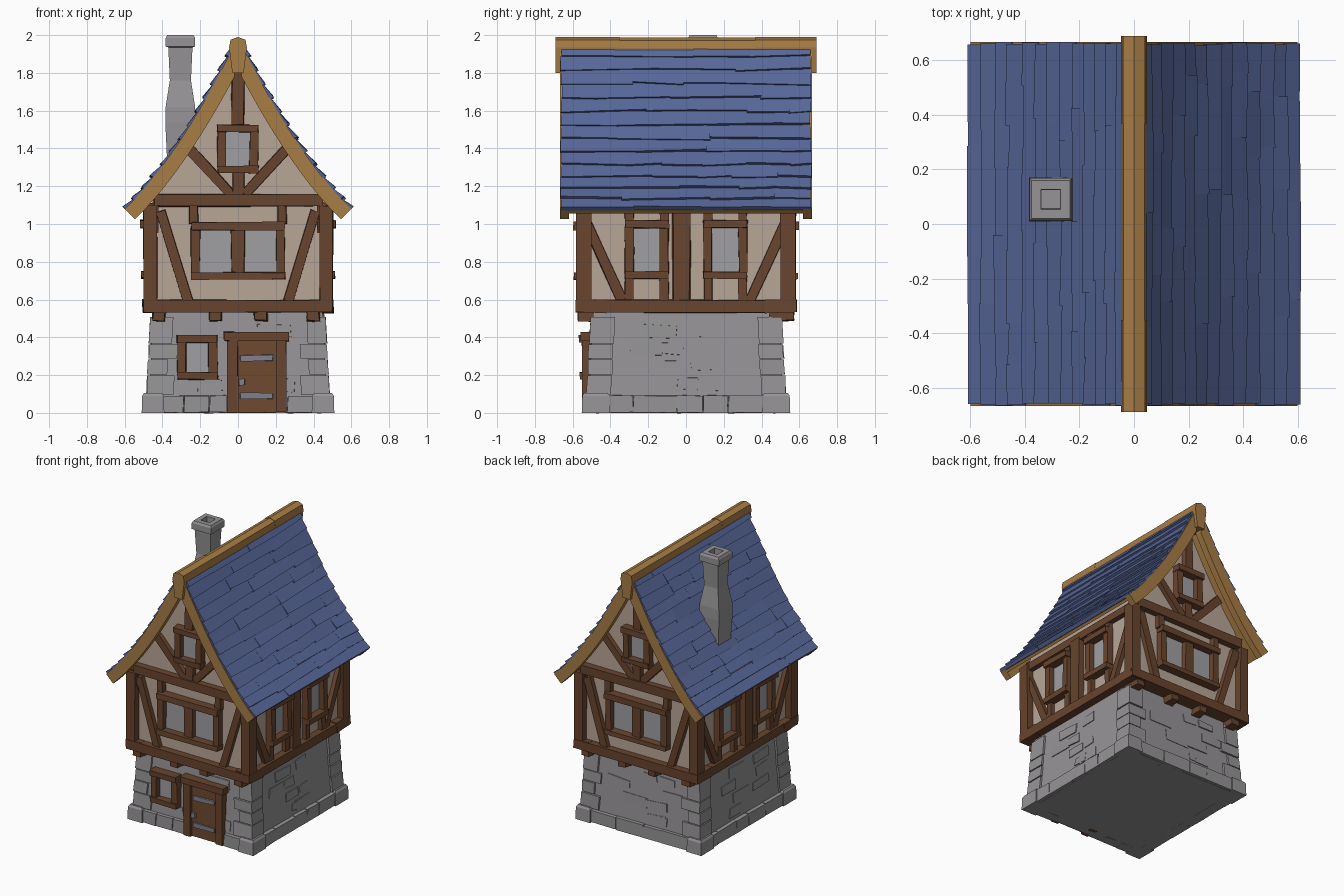
import bpy, bmesh, random
from mathutils import Vector
from mathutils.geometry import interpolate_bezier

if "Cube" in bpy.data.objects:
    bpy.data.objects.remove(bpy.data.objects["Cube"])

random.seed(4)
R = random.uniform


def mat(name, r, g, b):
    m = bpy.data.materials.new(name)
    m.diffuse_color = (r, g, b, 1)
    m.use_nodes = True
    m.node_tree.nodes["Principled BSDF"].inputs["Base Color"].default_value = m.diffuse_color
    return m


TIMBER = mat("dark timber", .138, .058, .027)
GOLD = mat("golden timber", .39, .205, .06)
BLUE = mat("blue shingle", .096, .136, .32)
PLASTER = mat("plaster", .48, .38, .31)
STONE = mat("grey stone", .305, .295, .305)
GLASS = mat("window glass", .35, .35, .37)
DOOR = mat("door wood", .16, .067, .03)
METAL = mat("iron", .22, .22, .27)

# Wall frames: u along the wall, d outwards, z up
FRAMES = {
    "front": lambda u, d, z: (u, -d, z),
    "back": lambda u, d, z: (-u, d, z),
    "right": lambda u, d, z: (d, u, z),
    "left": lambda u, d, z: (-d, u, z),
}


def finish(bm, name, material):
    bmesh.ops.recalc_face_normals(bm, faces=bm.faces)
    me = bpy.data.meshes.new(name)
    bm.to_mesh(me)
    bm.free()
    me.materials.append(material)
    ob = bpy.data.objects.new(name, me)
    bpy.context.collection.objects.link(ob)
    return ob


def loft(bm, rings):
    """Skin a list of equal-length point rings and cap both ends."""
    vs = [[bm.verts.new(p) for p in ring] for ring in rings]
    n = len(vs[0])
    for a, b in zip(vs, vs[1:]):
        for i in range(n):
            bm.faces.new((a[i], a[(i + 1) % n], b[(i + 1) % n], b[i]))
    bm.faces.new(vs[0])
    bm.faces.new(vs[-1])


def prism(bm, poly, y0, y1):
    loft(bm, [[(x, y, z) for x, z in poly] for y in (y0, y1)])


def square(z, hx, hy, cx=0, cy=0):
    return [(cx + i * hx, cy + j * hy, z) for i, j in ((-1, -1), (1, -1), (1, 1), (-1, 1))]


def bar(bm, side, a, b, w, d0, d1, jit=.004, taper=.9, lean=0):
    """Hand-cut timber or block on a wall, from a to b in (u, z); lean tilts it with a battered wall."""
    a, b = Vector(a), Vector(b)
    t = (b - a).normalized()
    n = Vector((-t.y, t.x)) * w / 2
    mid = (a.y + b.y) / 2
    rings = []
    for d, k in ((d0, 1), (d1, taper)):
        e = t * w * (1 - k) / 2
        ring = (a + n * k + e, a - n * k + e, b - n * k - e, b + n * k - e)
        dj = 0 if lean else jit / 2
        rings.append([FRAMES[side](p.x + R(-jit, jit), d + R(-dj, dj) - lean * (p.y - mid), p.y + R(-jit, jit))
                      for p in ring])
    loft(bm, rings)


def window(bm, glass, side, u, z0, z1, half, d, w=.05):
    """Frame with posts, lintel and sill round the opening, plus the pane."""
    for s in (-1, 1):
        bar(bm, side, (u + s * (half + w / 2), z0 - .01), (u + s * (half + w / 2), z1 + .01), w, d - .03, d + .045)
    bar(bm, side, (u - half - w, z1 + .02), (u + half + w, z1 + .02), .045, d - .03, d + .062)
    bar(bm, side, (u - half - w, z0 - .02), (u + half + w, z0 - .02), .04, d - .03, d + .058)
    bar(glass, side, (u - half - .01, (z0 + z1) / 2), (u + half + .01, (z0 + z1) / 2), z1 - z0 + .02, d - .002, d + .006, 0, 1)


# Roof curve from ridge to eave
N = 13
CURVE = interpolate_bezier(Vector((.02, 1.965)), Vector((.17, 1.66)), Vector((.38, 1.30)), Vector((.605, 1.085)), N + 1)


def offset(i, o):
    t = (CURVE[min(i + 1, N)] - CURVE[max(i - 1, 0)]).normalized()
    return CURVE[i] + Vector((-t.y, t.x)) * o


def strip(s, top, bottom):
    pts = [offset(i, top) for i in range(N + 1)] + [offset(i, bottom) for i in range(N, -1, -1)]
    return [(s * max(p.x, -.001 * i), p.y) for i, p in enumerate(pts) if p.x > -.02]


# Ground floor stone wall
def wall(side, z):
    return (.477 if side in ("left", "right") else .52) - .055 * z


bm = bmesh.new()
loft(bm, [square(z, wall("left", z), wall("front", z)) for z in (0, .15, .35, .55)])
finish(bm, "stone_wall", STONE)

# Corner stones, plinth and raised wall stones
bm = bmesh.new()
levels = [.095, .20, .285, .365, .51]
for sx in (-1, 1):
    for sy in (-1, 1):
        for i, (z0, z1) in enumerate(zip(levels, levels[1:])):
            w = (.15, .11)[i % 2] + R(-.015, .015)
            rings = []
            for z in (z0 + .003, z1 - .003):
                x, y = wall("left", z) + .014, wall("front", z) + .014
                rings.append(square(z, w / 2, .065, sx * (x - w / 2 + R(-.003, .003)), sy * (y - .065 + R(-.003, .003))))
            loft(bm, rings)
        loft(bm, [square(z, .06 - k, .075 - k, sx * .45, sy * .477) for z, k in ((0, 0), (.09, .003), (.105, .012))])
finish(bm, "corner_stones", STONE)

bm = bmesh.new()
for side in FRAMES:
    ends = .42 if side in ("front", "back") else .43
    d = .54 if side in ("front", "back") else .5
    for lo, hi in ([(-ends, -.06), (.26, ends)] if side == "front" else [(-ends, ends)]):
        u = lo
        while u < hi - .02:
            e = u + R(.13, .24)
            e = hi if e > hi - .08 else e
            bar(bm, side, (u, .047), (e, .047), .094, d - .08, d, .003, .95)
            u = e
finish(bm, "plinth", STONE)

bm = bmesh.new()
for side in FRAMES:
    for i in range(8):
        u, z, w = R(-.26, .26), .15 + (i % 4) * .095, R(.08, .2)
        bar(bm, side, (u - w / 2, z), (u + w / 2, z + R(-.006, .006)), R(.05, .075), wall(side, z) - .03,
            wall(side, z) + .004 + i * .0004, .006, .95, .055)
finish(bm, "raised_wall_stones", STONE)

# Plaster upper storey with gables
half = [(p.x, p.y) for p in (offset(i, -.04) for i in range(N + 1)) if .01 < p.x < .44] + [(.455, 1.15), (.455, .56)]
bm = bmesh.new()
prism(bm, half + [(-x, z) for x, z in reversed(half)], -.535, .535)
finish(bm, "plaster_walls", PLASTER)

# Timber framing on front and back
glass = bmesh.new()
for side in ("front", "back"):
    bm = bmesh.new()
    bar(bm, side, (-.505, .565), (.505, .565), .07, .42, .585)
    bar(bm, side, (-.45, 1.125), (.45, 1.125), .07, .5, .58)
    for s in (-1, 1):
        bar(bm, side, (s * .465, .55), (s * .465, 1.1), .075, .5, .582)
        bar(bm, side, (s * .41, 1.07), (s * .265, .59), .06, .5, .565)
        bar(bm, side, (s * .235, 1.0), (s * .235, 1.1), .05, .5, .57)
        bar(bm, side, (s * .03, 1.15), (s * .27, 1.41), .058, .5, .565)
    for u in (-.42, -.12, .12, .40):
        bar(bm, side, (u, .482), (u, .54), .075, .44, .572, .005, .8)
    window(bm, glass, side, 0, .745, .97, .2, .535)
    bar(bm, side, (0, .74), (0, .98), .075, .5, .575)
    bar(bm, side, (0, 1.15), (0, 1.28), .065, .5, .57)
    window(bm, glass, side, 0, 1.31, 1.485, .06, .535)
    bar(bm, side, (0, 1.52), (0, 1.84), .07, .5, .57)
    finish(bm, side + "_timbers", TIMBER)

# Timber framing on the sides
for side in ("left", "right"):
    bm = bmesh.new()
    bar(bm, side, (-.575, .565), (.575, .565), .07, .38, .503)
    bar(bm, side, (-.56, 1.085), (.56, 1.085), .06, .42, .49)
    bar(bm, side, (-.025, .59), (-.025, 1.08), .1, .42, .495)
    for s in (-1, 1):
        bar(bm, side, (s * .54, 1.04), (s * .335, .59), .06, .42, .485)
        window(bm, glass, side, s * .208, .75, .98, .068, .455)
        for k in (-1, 1):
            for z0, z1 in ((.98, 1.08), (.59, .72)):
                bar(bm, side, (s * .208 + k * .092, z0), (s * .208 + k * .092, z1), .05, .42, .485)
    finish(bm, side + "_timbers", TIMBER)

# Ground floor window, door frame, door and ironwork
bm = bmesh.new()
window(bm, glass, "front", -.215, .215, .37, .058, .505)
finish(bm, "ground_window_frame", TIMBER)
finish(glass, "window_panes", GLASS)

bm = bmesh.new()
for u in (-.03, .23):
    bar(bm, "front", (u, 0), (u, .385), .06, .45, .55, .002)
bar(bm, "front", (-.075, .405), (.27, .405), .05, .45, .558)
finish(bm, "door_frame", TIMBER)

bm = bmesh.new()
for i in range(3):
    u = .033 + i * .067
    bar(bm, "front", (u, .002), (u, .385), .069, .45, .53, .001, .98)
finish(bm, "door", DOOR)

bm = bmesh.new()
for z in (.09, .29):
    bar(bm, "front", (.01, z), (.185, z), .035, .52, .54)
bar(bm, "front", (.02, .145), (.02, .18), .03, .52, .55)
finish(bm, "hinges_and_handle", METAL)

# Roof deck, barge boards and ridge beam
bm = bmesh.new()
boards = bmesh.new()
for s in (-1, 1):
    prism(bm, strip(s, -.02, -.04), -.64, .64)
    for y in (-1, 1):
        prism(boards, strip(s, -.008, -.085), y * .62, y * .668)
finish(bm, "roof_deck", GOLD)
finish(boards, "barge_boards", GOLD)

bm = bmesh.new()
ridge = [(-.047, 1.935), (-.04, 1.975), (0, 1.99), (.04, 1.975), (.047, 1.935), (.03, 1.80), (-.03, 1.80)]
for y0, y1, k in ((-.69, -.352, 1), (-.352, .368, .97), (.368, .69, 1)):
    prism(bm, [(x * k, z - (1 - k) * .1) for x, z in ridge], y0, y1)
finish(bm, "ridge_beam", GOLD)

# Overlapping roof shingles in rows of uneven lengths
bm = bmesh.new()
for s in (-1, 1):
    for i in range(N):
        y = -.66 + R(-.005, .005)
        while y < .65:
            e = y + R(.14, .5)
            e = .66 + R(-.005, .005) if e > .56 else e
            lift = R(.004, .014)
            rings = []
            for yy in (y - .002, e + .002):
                drop = (CURVE[i + 1] - CURVE[i]) * (R(-.05, .2) if i < N - 1 else R(-.05, .02))
                pts = (offset(i, -.004), offset(i + 1, lift) + drop, offset(i + 1, -.018) + drop, offset(i, -.024))
                rings.append([(s * p.x, yy, p.y) for p in pts])
            loft(bm, rings)
            y = e
finish(bm, "roof_shingles", BLUE)

# Chimney with hollow cap
bm = bmesh.new()
profile = [(1.22, .065), (1.54, .08), (1.62, .078), (1.76, .056), (1.935, .064), (1.94, .078),
           (1.985, .078), (2.0, .07), (2.0, .036), (1.92, .034)]
loft(bm, [square(z, h, h, -.305, .09) for z, h in profile])
finish(bm, "chimney", STONE)
